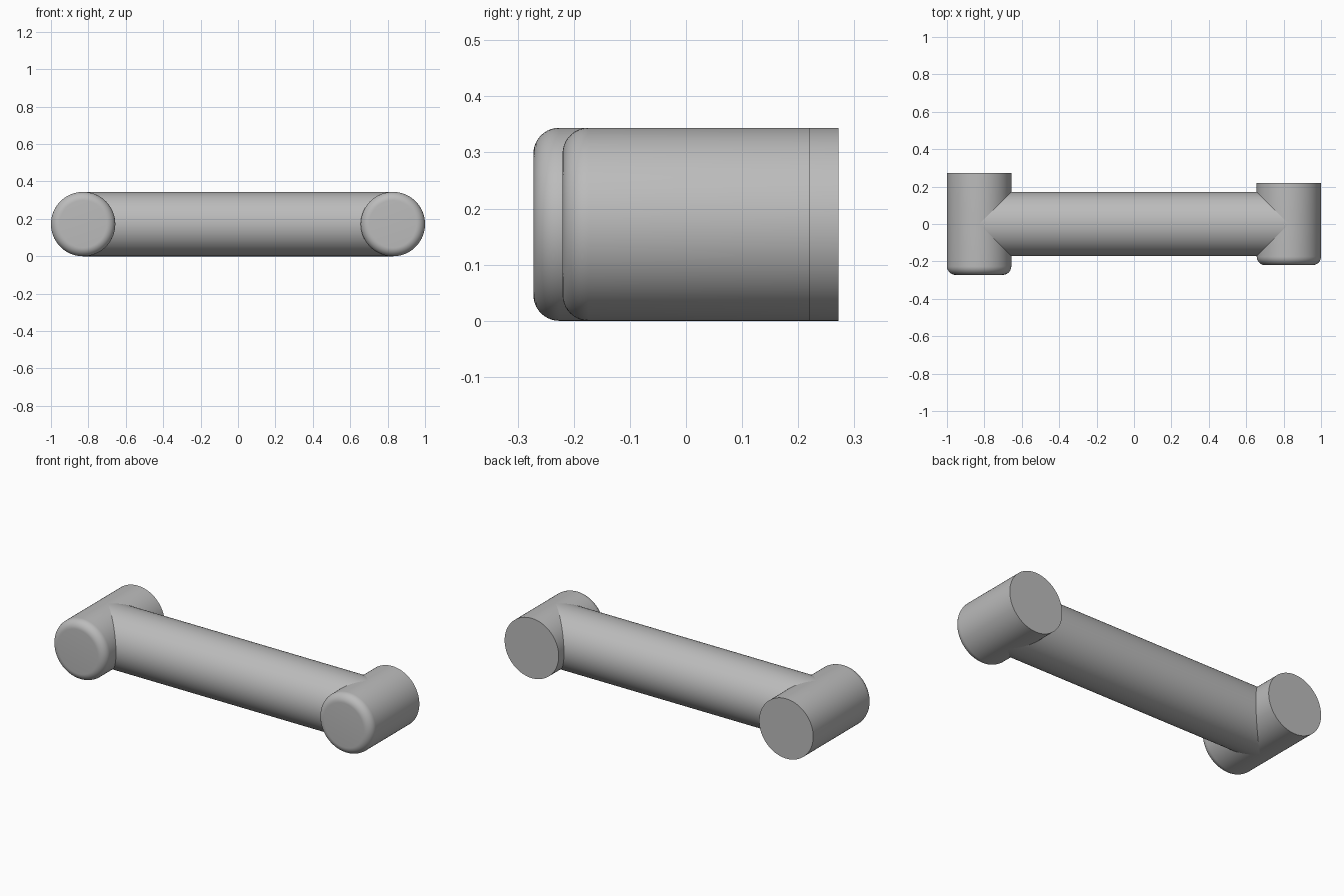
import bpy, bmesh, math

cube = bpy.data.objects.get("Cube")
if cube:
    bpy.data.objects.remove(cube, do_unlink=True)

R = 0.172        # shared radius of all three cylinders
END_X = 0.828    # distance of the end cylinders from the centre
FILLET = 0.046   # rounding of the front rims
SEGS = 96

grey = bpy.data.materials.new("plain grey")
grey.use_nodes = True
colour = (0.5, 0.5, 0.5, 1)
grey.diffuse_color = colour
grey.node_tree.nodes["Principled BSDF"].inputs["Base Color"].default_value = colour


def skin_rings(name, rings, capped):
    """Join equal rings of points into a tube, optionally with flat caps."""
    bm = bmesh.new()
    loops = [[bm.verts.new(p) for p in ring] for ring in rings]
    for a, b in zip(loops, loops[1:]):
        for i in range(SEGS):
            j = (i + 1) % SEGS
            bm.faces.new((a[i], a[j], b[j], b[i]))
    if capped:
        bm.faces.new(loops[0])
        bm.faces.new(loops[-1])
    bmesh.ops.recalc_face_normals(bm, faces=bm.faces)
    mesh = bpy.data.meshes.new(name)
    bm.to_mesh(mesh)
    bm.free()
    mesh.materials.append(grey)
    obj = bpy.data.objects.new(name, mesh)
    bpy.context.collection.objects.link(obj)
    bpy.ops.object.select_all(action="DESELECT")
    obj.select_set(True)
    bpy.context.view_layer.objects.active = obj
    bpy.ops.object.shade_smooth_by_angle(angle=math.radians(30))
    return obj


circle = [(math.cos(2 * math.pi * i / SEGS), math.sin(2 * math.pi * i / SEGS))
          for i in range(SEGS)]


def end_cylinder(name, x, half_length):
    """Cylinder along y with a rounded front rim and a sharp back rim."""
    profile = [(R, half_length)]
    for k in range(11):
        a = math.pi / 2 * k / 10
        profile.append((R - FILLET + FILLET * math.cos(a),
                        -half_length + FILLET - FILLET * math.sin(a)))
    rings = [[(x + r * c, y, R + r * s) for c, s in circle] for r, y in profile]
    return skin_rings(name, rings, True)


end_cylinder("right_end_cylinder", -END_X, 0.272)
end_cylinder("left_end_cylinder", END_X, 0.22)

# Crossbar, its ends mitred to meet the equal-radius end cylinders
bar_rings = [[(side * (END_X - R * abs(c)), R * c, R + R * s) for c, s in circle]
             for side in (-1, 1)]
skin_rings("crossbar", bar_rings, False)
